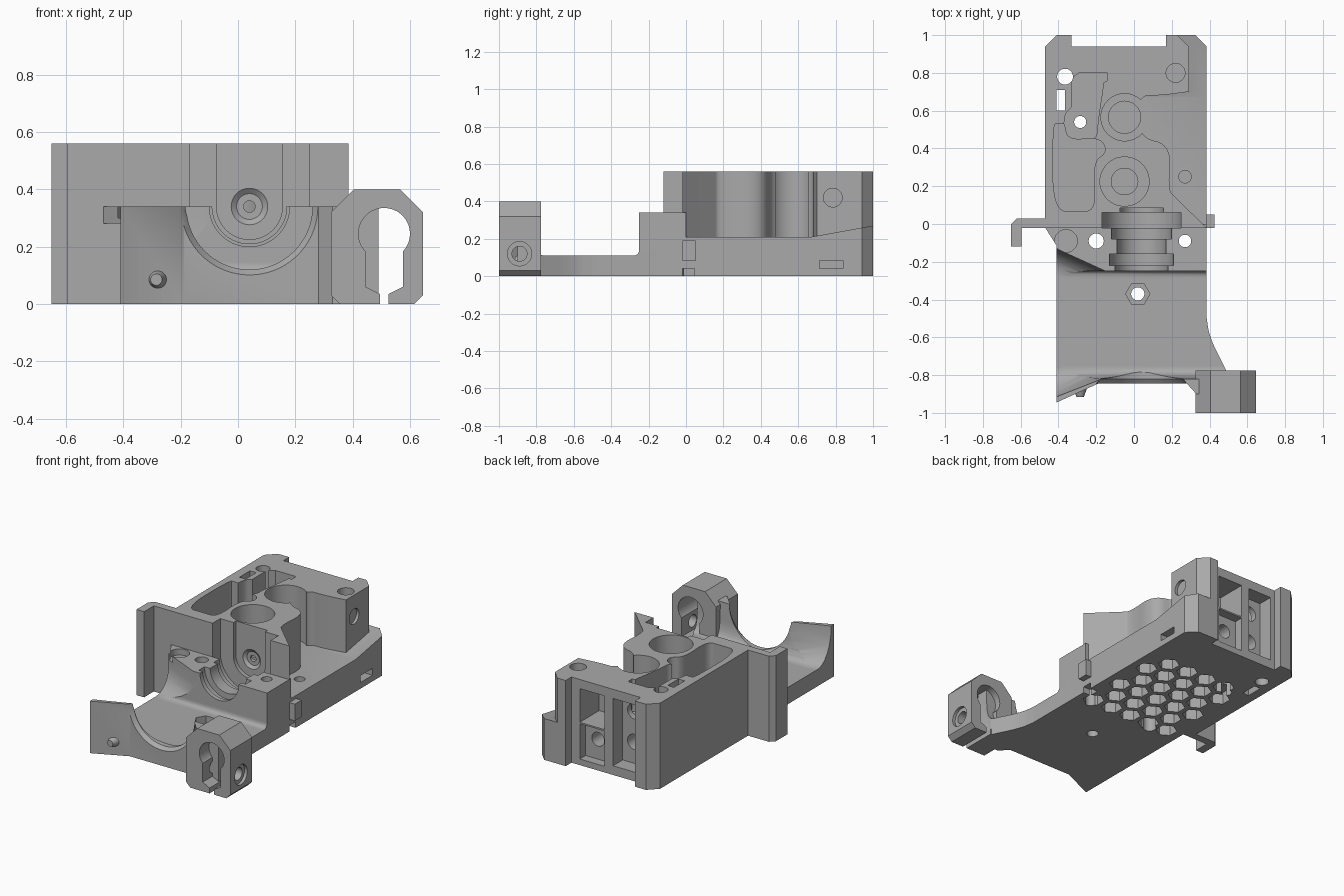
import bpy, bmesh, math

if "Cube" in bpy.data.objects:
    bpy.data.objects.remove(bpy.data.objects["Cube"], do_unlink=True)

SHADE = (.4, .4, .4, 1)
grey = bpy.data.materials.new("plain_grey")
grey.use_nodes = True
grey.diffuse_color = SHADE
grey.node_tree.nodes["Principled BSDF"].inputs["Base Color"].default_value = SHADE

# Main limits of the housing
WEST, EAST, FRONT, BACK = -.47, .385, -.02, 1
TOP, DECK, LEDGE, TRAY = .56, .34, .21, .11
SHAFT, GEARS = .04, -.05
ORIENT = {
    "X": lambda u, v, depth: (depth, u, v),
    "Y": lambda u, v, depth: (u, depth, v),
    "Z": lambda u, v, depth: (u, v, depth),
}


def loft(name, first, low, last, high, axis):
    """Closed solid running from one outline to another along an axis."""
    place = ORIENT[axis]
    bm = bmesh.new()
    start = [bm.verts.new(place(u, v, low)) for u, v in first]
    end = [bm.verts.new(place(u, v, high)) for u, v in last]
    bm.faces.new(start)
    bm.faces.new(end)
    for i in range(len(start)):
        bm.faces.new((start[i - 1], start[i], end[i], end[i - 1]))
    bmesh.ops.recalc_face_normals(bm, faces=bm.faces)
    mesh = bpy.data.meshes.new(name)
    bm.to_mesh(mesh)
    bm.free()
    mesh.materials.append(grey)
    solid = bpy.data.objects.new(name, mesh)
    bpy.context.collection.objects.link(solid)
    return solid


def prism(name, outline, low, high, axis="Z"):
    return loft(name, outline, low, outline, high, axis)


def ring(u, v, radius, sides=40, start=0.0):
    angles = [start + math.tau * i / sides for i in range(sides)]
    return [(u + radius * math.cos(a), v + radius * math.sin(a)) for a in angles]


def rect(left, right, bottom, top):
    return [(left, bottom), (right, bottom), (right, top), (left, top)]


def mirrored(centre, half):
    """Symmetric outline from the points of its right half."""
    right = [(centre + u, v) for u, v in half]
    left = [(centre - u, v) for u, v in reversed(half)]
    return right + left


def smooth(points, rounds=3):
    """Round an open path by cutting its corners; the ends stay put."""
    for _ in range(rounds):
        path = [points[0]]
        for (a, b), (c, d) in zip(points, points[1:]):
            path.append((a + (c - a) / 4, b + (d - b) / 4))
            path.append((c - (c - a) / 4, d - (d - b) / 4))
        points = path + [points[-1]]
    return points


def combine(part, tool, operation):
    mod = part.modifiers.new("combine", "BOOLEAN")
    mod.operation, mod.object, mod.solver = operation, tool, "EXACT"
    bpy.context.view_layer.objects.active = part
    bpy.ops.object.modifier_apply(modifier=mod.name)
    bpy.data.objects.remove(tool, do_unlink=True)


def add(part, tool):
    combine(part, tool, "UNION")


def cut(part, outline, low=-2, high=2, axis="Z"):
    combine(part, prism("cutter", outline, low, high, axis), "DIFFERENCE")


def drill(part, u, v, radius, low=-2, high=2, axis="Z", sides=36):
    cut(part, ring(u, v, radius, sides), low, high, axis)


def chamfer(part, u, v, size, axis="Z"):
    drill(part, u, v, size, axis=axis, sides=4)


def seat(part, radius, low, high):
    """Half round channel along the shaft, open upward."""
    sides = 64
    half = ring(0, DECK, radius, sides, math.pi / sides - math.pi / 2)[:sides // 4]
    cut(part, mirrored(SHAFT, half + [(radius, 1)]), low, high, "Y")


def hollow(part, line, limit, width, height, steps=6):
    """Clear the tray between a slanted wall and a limit, leaving a cove at the wall's foot."""
    (a, b), (c, d) = line
    levels = []
    for i in range(steps + 1):
        turn = math.pi / 2 * i / steps
        reach = width * (1 - math.sin(turn))
        outline = [(a, b + reach), (c, d + reach), (c, limit), (a, limit)]
        levels.append((outline, TRAY + height * (1 - math.cos(turn))))
    levels.append((levels[-1][0], 1))
    for (lower, low), (upper, high) in zip(levels, levels[1:]):
        combine(part, loft("cutter", lower, low, upper, high, "Z"), "DIFFERENCE")


# Low tray with chamfered rear corners and a ledge that climbs at the back
body = prism("gearbox_body", rect(WEST, EAST, FRONT, BACK), 0, .3)
cut(body, [(-1, LEDGE), (.67, LEDGE), (BACK, .27), (BACK, 1), (-1, 1)], axis="X")
chamfer(body, EAST, BACK, .06)

# Tall housing with its curved right side
curve = smooth([(.22, .14), (.18, .18), (.2, .42), (.02, .46), (.02, .68), (.14, .68), (.29, .7)])
housing = prism("housing", [(WEST, FRONT), (EAST, FRONT)] + curve + [(.29, BACK), (WEST, BACK)], 0, TOP)
chamfer(housing, .29, BACK, .06)
add(body, housing)
chamfer(body, WEST, BACK, .06)
cut(body, rect(-.33, .17, .94, 2))

# Front cradle and deck: plan outline trimmed by a side profile
flare = smooth([(.49, -.78), (.4, -.6), (EAST, -.5)])
plan = [(-.41, -.945), (-.19, -.845), (.28, -.845), (.33, -.9), (.49, -.9)] + flare + [(EAST, 0), (-.41, 0)]
cradle = prism("cradle", plan, 0, 1)
valley = smooth([(-.82, DECK), (-.81, TRAY), (-.7, TRAY)]) + smooth([(-.32, TRAY), (-.25, TRAY), (-.25, .18)])
side = [(-1, DECK)] + valley + [(-.25, DECK), (.1, DECK), (.1, -.1), (-1, -.1)]
combine(cradle, prism("cutter", side, -1, 1, "X"), "INTERSECT")
hollow(cradle, [(-.5, -.09), (-.15, -.25)], -.5, -.13, .15)
hollow(cradle, [(-.5, -.95), (-.17, -.82)], -.5, .14, DECK - TRAY)
drill(cradle, SHAFT, DECK, .22, -1, -.6, "Y", sides=72)
mouth = loft("mouth", ring(SHAFT, DECK, .25, 72), -.86, ring(SHAFT, DECK, .22, 72), -.82, "Y")
combine(cradle, mouth, "DIFFERENCE")
add(body, cradle)

# Overhanging corner and the hooked wing
add(body, prism("corner", [(WEST, 0), (WEST, FRONT), (-.4, -.13), (-.4, 0)], .28, DECK))
wing = prism("wing", rect(-.65, WEST, FRONT, .03), 0, TOP)
add(wing, prism("hook", rect(-.65, -.595, -.12, .03), 0, TOP))
chamfer(wing, -.65, .03, .03)
add(body, wing)

# Honeycomb recesses underneath
PITCH = .145
for row in range(6):
    for column in range(5):
        x = -.3 + PITCH * (column + row % 2 / 2)
        y = -.05 + PITCH * row * math.sqrt(3) / 2
        if x < EAST - PITCH / 2:
            cut(body, ring(x, y, PITCH * .45, 6, math.pi / 6), -1, .08)

# Bearing seats along the shaft, stepped in radius
edge = -.3
for radius, stop in [(.14, -.22), (.17, -.16), (.13, -.08), (.16, FRONT), (.21, .06), (.115, .085)]:
    seat(body, radius, edge, stop)
    edge = stop
drill(body, SHAFT, DECK, .02, 0, .2, "Y")
sink = loft("countersink", ring(SHAFT, DECK, .045), .1, ring(SHAFT, DECK, .07), .08, "Y")
combine(body, sink, "DIFFERENCE")

# Stepped gear bores
for y, radius, inner in [(.225, .13, .07), (.565, .125, .085)]:
    drill(body, GEARS, y, radius, LEDGE, sides=56)
    drill(body, GEARS, y, inner, TRAY, TOP)

# Pockets on the left of the housing: a deep one and a shallow lever recess
wavy = smooth([(-.3, .07), (-.2, .07), (-.22, .33), (-.14, .38), (-.18, .46), (-.35, .44), (-.37, .53)])
cut(body, wavy + smooth([(-.4, .53), (-.43, .53), (-.43, .07), (-.3, .07)])[:-1], LEDGE)
lever = smooth([(-.33, .62), (-.37, .58), (-.37, .45), (-.2, .43), (-.19, .55)])
cut(body, lever + [(-.16, .75), (-.14, .76), (-.14, .8), (-.29, .8), (-.33, .77)], .35)

# Vertical screw holes, blind ones first, and a slot
drill(body, .22, .8, .05, low=.4)
drill(body, -.36, -.09, .06, low=.3)
drill(body, .27, .25, .033, low=TRAY)
drill(body, .27, -.09, .033)
drill(body, -.2, -.09, .04)
drill(body, -.365, .78, .042)
drill(body, -.285, .54, .032)
drill(body, .02, -.37, .035)
drill(body, .02, -.37, .064, low=.06, sides=6)
cut(body, rect(-.41, -.365, .6, .71))

# Rear windows with their shelf and sockets
cut(body, rect(-.07, TRAY, .28, .5), .74, axis="Y")
cut(body, rect(-.07, TRAY, .04, .27), .88, axis="Y")
cut(body, rect(-.3, -.13, .06, .5), .84, axis="Y")
drill(body, .02, .17, .045, low=.75, axis="Y")
for z in (.2, .4):
    drill(body, -.215, z, .05, low=.7, axis="Y")

# Right side socket and slots
drill(body, .785, .42, .05, low=.272, axis="X")
cut(body, rect(.715, .84, .04, .085), .33, axis="X")
cut(body, rect(FRONT, .045, -1, .04), .33, axis="X")

# Clamp block with a keyhole and a stepped side hole
shell = mirrored(.485, [(.13, 0), (.16, .03), (.16, .32), (.08, .4)])
clamp = prism("clamp_block", shell, -1, -.775, "Y")
drill(clamp, .51, .245, .09, axis="Y")
cut(clamp, mirrored(.51, [(.015, -1), (.015, .035), (.065, .06), (.065, .25)]), axis="Y")
drill(clamp, -.89, .12, .065, low=.625, axis="X")
drill(clamp, -.89, .12, .04, low=.2, axis="X")

# Side clip, and the small nub on the cradle lip
clip = prism("side_clip", rect(FRONT, .05, .08, .19), .37, .425, "X")
nub = loft("lip_nub", ring(-.285, .085, .04), -.86, ring(-.285, .085, .02), -.915, "Y")

# Flat faces stay crisp, round walls are smooth
bpy.ops.object.select_all(action="DESELECT")
for part in (body, clamp, clip, nub):
    part.select_set(True)
bpy.ops.object.shade_smooth_by_angle(angle=math.radians(30))
